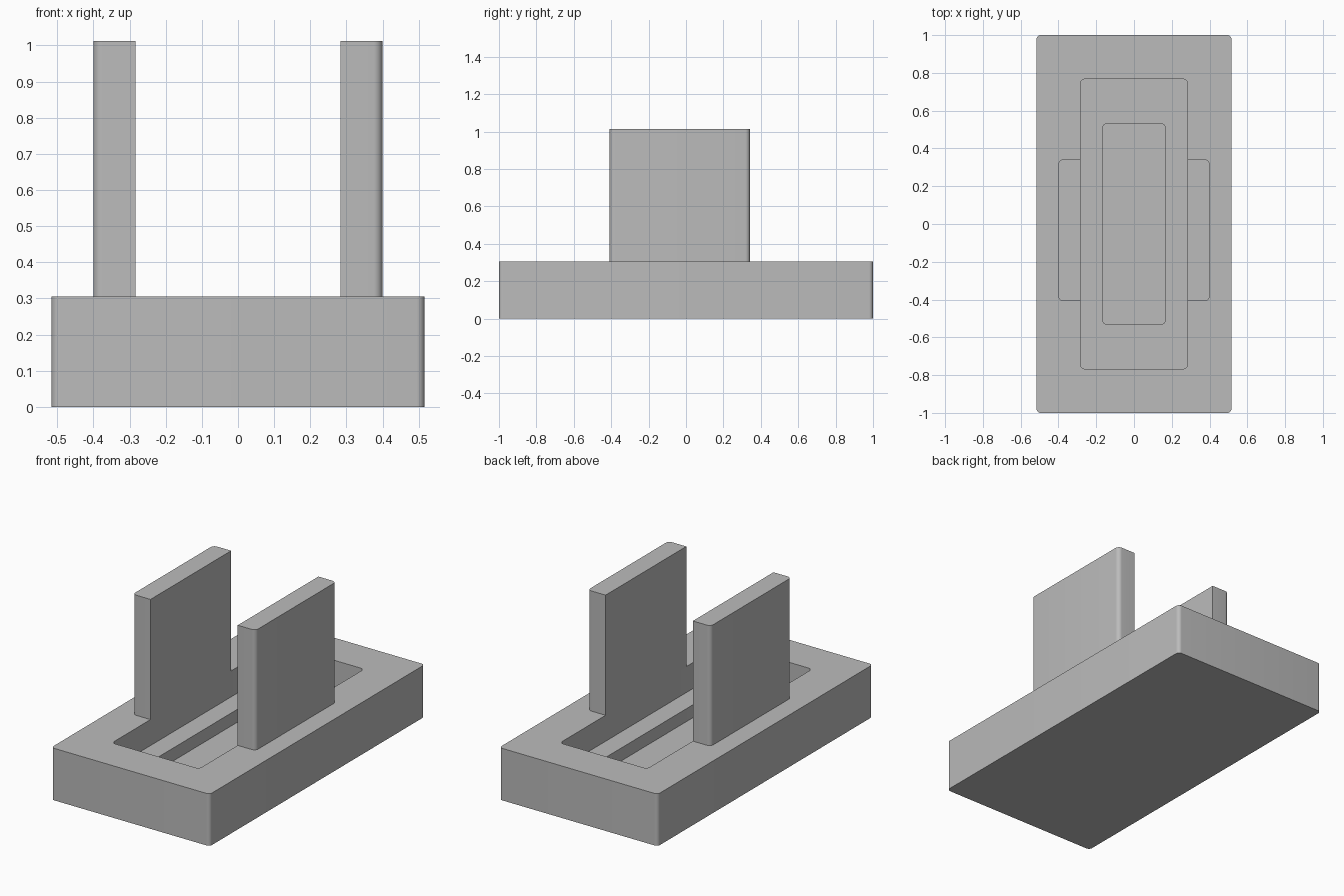
import bpy, bmesh, math

cube = bpy.data.objects.get("Cube")
if cube:
    bpy.data.objects.remove(cube, do_unlink=True)

grey = bpy.data.materials.new("plain_grey")
grey.use_nodes = True
grey.diffuse_color = (0.5, 0.5, 0.5, 1)
grey.node_tree.nodes["Principled BSDF"].inputs["Base Color"].default_value = (0.5, 0.5, 0.5, 1)

SEGMENTS = 8


def rounded_rect(x0, x1, y0, y1, radius, round_left=True):
    """Counter-clockwise outline; the -x corners may be left sharp."""
    points = []
    corners = [(x1, y1, -1, -1), (x0, y1, 1, -1), (x0, y0, 1, 1), (x1, y0, -1, 1)]
    for i, (x, y, sx, sy) in enumerate(corners):
        if sx > 0 and not round_left:
            points.append((x, y))
            continue
        for k in range(SEGMENTS + 1):
            a = math.pi / 2 * (i + k / SEGMENTS)
            points.append((x + sx * radius + radius * math.cos(a),
                           y + sy * radius + radius * math.sin(a)))
    return points


def loft(name, rings, mirror=False):
    """Join (outline, height) rings in order and cap both ends."""
    bm = bmesh.new()
    side = -1 if mirror else 1
    loops = [[bm.verts.new((side * x, y, z)) for x, y in outline] for outline, z in rings]
    for low, high in zip(loops, loops[1:]):
        for i in range(len(low)):
            j = (i + 1) % len(low)
            bm.faces.new((low[i], low[j], high[j], high[i]))
    bm.faces.new(loops[0][::-1])
    bm.faces.new(loops[-1])
    bmesh.ops.recalc_face_normals(bm, faces=bm.faces)
    mesh = bpy.data.meshes.new(name)
    bm.to_mesh(mesh)
    bm.free()
    mesh.materials.append(grey)
    obj = bpy.data.objects.new(name, mesh)
    bpy.context.collection.objects.link(obj)
    bpy.ops.object.select_all(action="DESELECT")
    obj.select_set(True)
    bpy.context.view_layer.objects.active = obj
    bpy.ops.object.shade_smooth_by_angle(angle=math.radians(30))
    return obj


TOP, LEDGE, FLOOR, HEIGHT = 0.306, 0.153, 0.077, 1.013
POCKET = 0.284

# Base block with a stepped pocket sunk into the top
outer = rounded_rect(-0.516, 0.516, -1, 1, 0.022)
pocket = rounded_rect(-POCKET, POCKET, -0.767, 0.767, 0.025)
slot = rounded_rect(-0.167, 0.167, -0.531, 0.531, 0.025)
loft("base", [(outer, 0), (outer, TOP), (pocket, TOP),
              (pocket, LEDGE), (slot, LEDGE), (slot, FLOOR)])

# Two upright plates flush with the pocket sides, rounded on the outside only
plate = rounded_rect(POCKET, 0.4, -0.408, 0.342, 0.025, round_left=False)
for name, mirror in (("left_plate", False), ("right_plate", True)):
    loft(name, [(plate, TOP), (plate, HEIGHT)], mirror)
